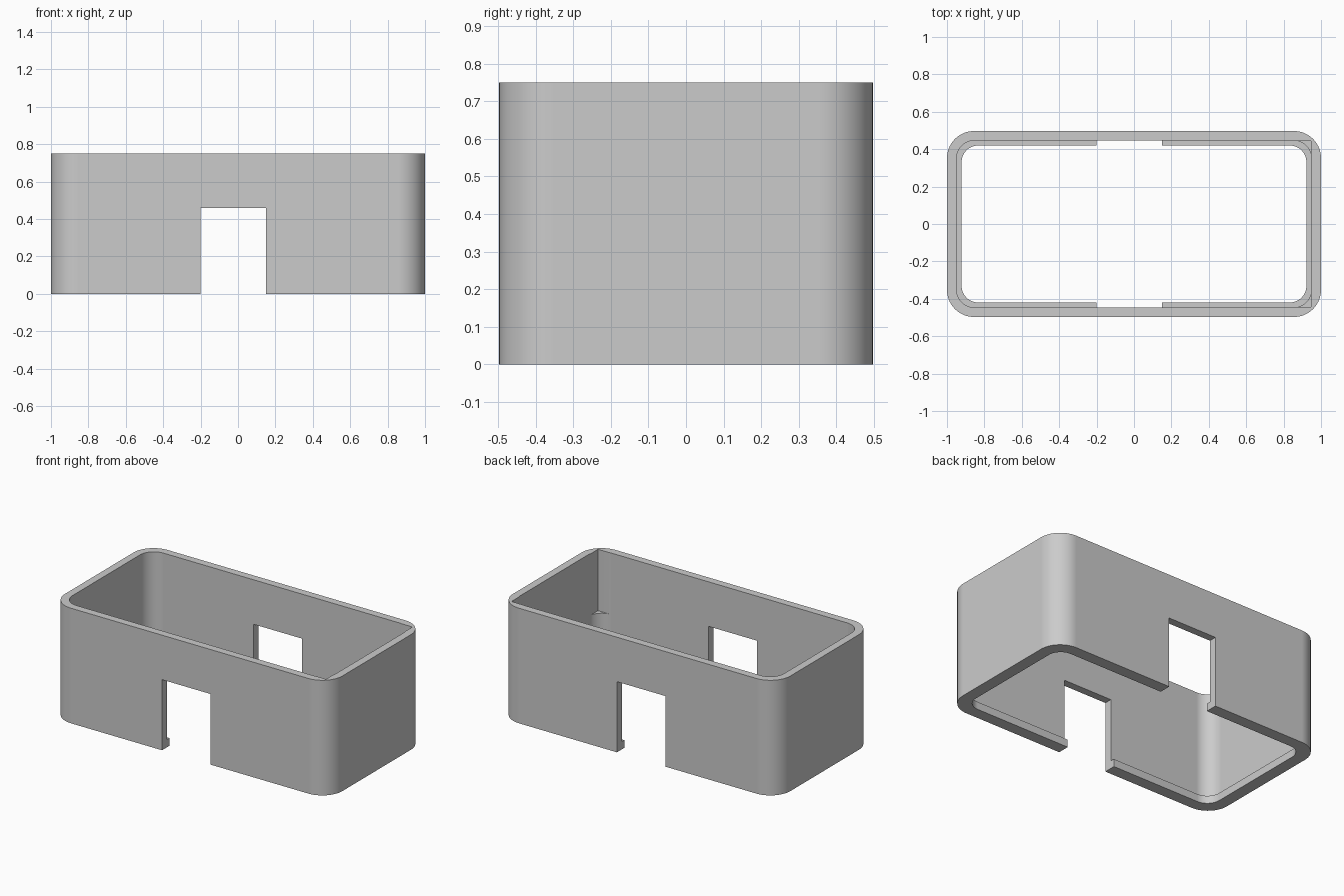
import bpy
import bmesh
from math import cos, sin, pi, radians

cube = bpy.data.objects.get("Cube")
if cube:
    bpy.data.objects.remove(cube, do_unlink=True)

HEIGHT = 0.75
CORNER_STEPS = 14


def rounded_outline(hx, hy, r):
    """Counter-clockwise outline of a rounded rectangle."""
    pts = []
    for i, (sx, sy) in enumerate([(1, 1), (-1, 1), (-1, -1), (1, -1)]):
        for k in range(CORNER_STEPS + 1):
            a = (i + k / CORNER_STEPS) * pi / 2
            pts.append((sx * (hx - r) + r * cos(a), sy * (hy - r) + r * sin(a)))
    return pts


def box_outline(x0, x1, y0, y1):
    return [(x0, y0), (x1, y0), (x1, y1), (x0, y1)]


def prism(name, outline, z0, z1):
    """Extrude an outline straight up from z0 to z1."""
    bm = bmesh.new()
    base = bm.faces.new([bm.verts.new((x, y, z0)) for x, y in outline])
    top = bmesh.ops.extrude_face_region(bm, geom=[base])["geom"]
    verts = [v for v in top if isinstance(v, bmesh.types.BMVert)]
    bmesh.ops.translate(bm, verts=verts, vec=(0, 0, z1 - z0))
    bmesh.ops.recalc_face_normals(bm, faces=bm.faces)
    mesh = bpy.data.meshes.new(name)
    bm.to_mesh(mesh)
    bm.free()
    obj = bpy.data.objects.new(name, mesh)
    bpy.context.collection.objects.link(obj)
    return obj


# Solid outer body
shell = prism("case_shell", rounded_outline(1.0, 0.497, 0.145), 0, HEIGHT)

# Cutters: main cavity, opening inside the bottom lip, square end pocket, slots
cutters = [
    prism("cavity_cutter", rounded_outline(0.95, 0.447, 0.1), 0.05, 1),
    prism("lip_opening_cutter", rounded_outline(0.922, 0.42, 0.09), -0.2, 0.2),
    prism("end_pocket_cutter", box_outline(0.5, 0.946, -0.445, 0.445), 0.35, 1.1),
    prism("slot_cutter", box_outline(-0.2, 0.15, -1, 1), -0.3, 0.46),
]

bpy.ops.object.select_all(action="DESELECT")
bpy.context.view_layer.objects.active = shell
shell.select_set(True)
for cutter in cutters:
    cutter.hide_render = True
    mod = shell.modifiers.new(cutter.name, "BOOLEAN")
    mod.operation = "DIFFERENCE"
    mod.solver = "EXACT"
    mod.object = cutter
    bpy.ops.object.modifier_apply(modifier=mod.name)
    bpy.data.objects.remove(cutter, do_unlink=True)

# Smooth corners with crisp edges
bpy.ops.object.shade_smooth_by_angle(angle=radians(30))
normals = shell.modifiers.new("even_walls", "WEIGHTED_NORMAL")
normals.keep_sharp = True

# Plain grey finish
grey = bpy.data.materials.new("light_grey")
grey.use_nodes = True
colour = (0.6, 0.6, 0.6, 1)
grey.diffuse_color = colour
grey.node_tree.nodes["Principled BSDF"].inputs["Base Color"].default_value = colour
shell.data.materials.clear()
shell.data.materials.append(grey)
for face in shell.data.polygons:
    face.material_index = 0
